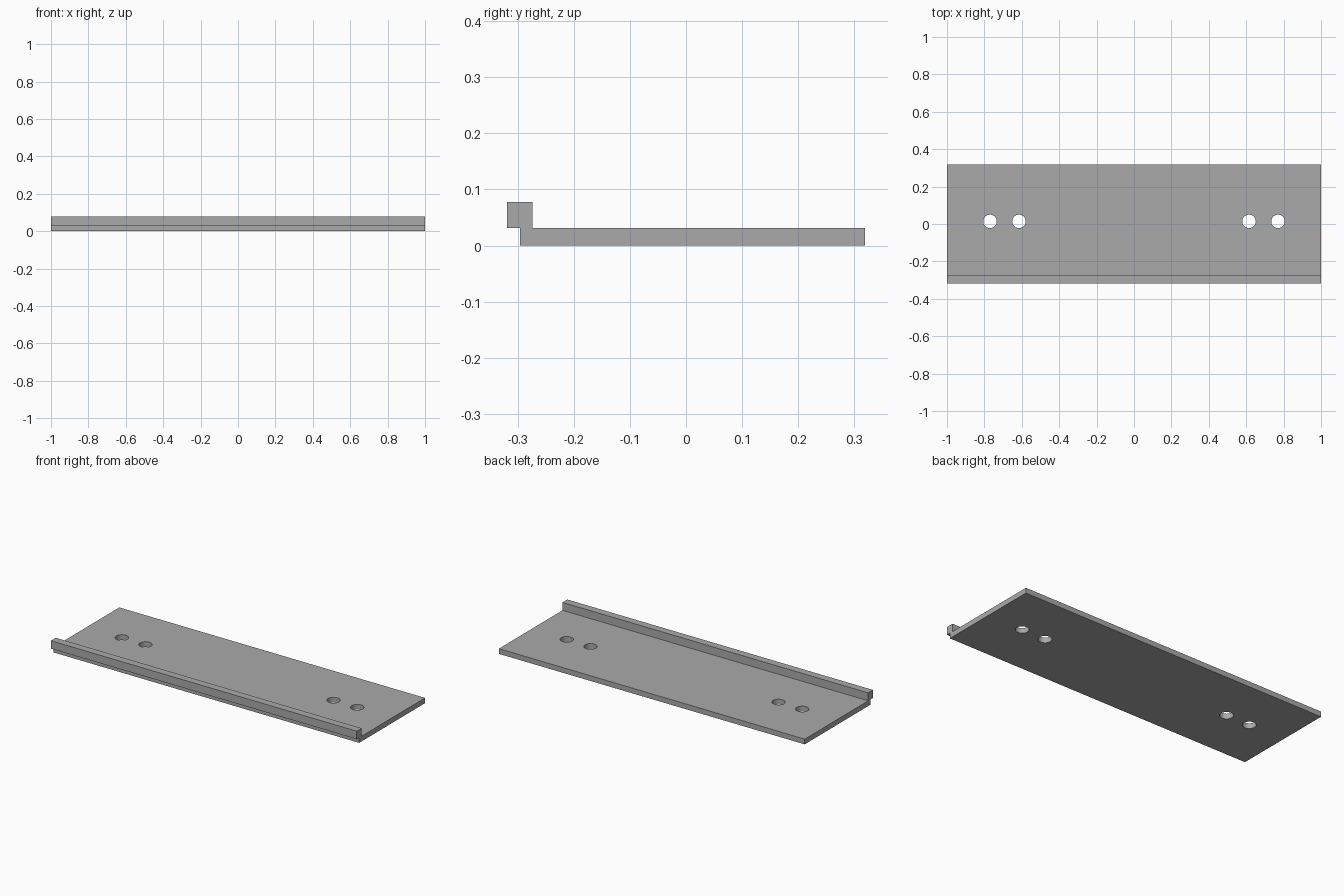
import bpy

if "Cube" in bpy.data.objects:
    bpy.data.objects.remove(bpy.data.objects["Cube"], do_unlink=True)

# Single flat grey
grey = bpy.data.materials.new("plain_grey")
grey.use_nodes = True
colour = (0.4, 0.4, 0.4, 1)
grey.diffuse_color = colour
grey.node_tree.nodes["Principled BSDF"].inputs["Base Color"].default_value = colour

WIDTH = 2.0
THICK = 0.031


def extrude_profile(name, points):
    """Extrude a (y, z) profile along the full width."""
    n = len(points)
    verts = [(x, y, z) for x in (-WIDTH / 2, WIDTH / 2) for y, z in points]
    faces = [tuple(reversed(range(n))), tuple(range(n, 2 * n))]
    faces += [(i, (i + 1) % n, n + (i + 1) % n, n + i) for i in range(n)]
    mesh = bpy.data.meshes.new(name)
    mesh.from_pydata(verts, [], faces)
    mesh.materials.append(grey)
    obj = bpy.data.objects.new(name, mesh)
    bpy.context.collection.objects.link(obj)
    return obj


# Flat plate with a raised lip that overhangs its front edge
plate = extrude_profile("lipped_plate", [
    (-0.296, 0), (0.319, 0), (0.319, THICK), (-0.274, THICK),
    (-0.274, 0.078), (-0.319, 0.078), (-0.319, THICK), (-0.296, THICK)])

# Two pairs of screw holes, mirrored left and right
for side in (-1, 1):
    for x in (0.615, 0.77):
        bpy.ops.mesh.primitive_cylinder_add(
            vertices=48, radius=0.036, depth=0.2, location=(side * x, 0.014, 0))
        cutter = bpy.context.object
        cutter.name = "hole_cutter"
        cutter.data.materials.append(grey)
        cutter.hide_render = True
        cutter.hide_set(True)
        cut = plate.modifiers.new("screw_hole", "BOOLEAN")
        cut.operation = "DIFFERENCE"
        cut.solver = "EXACT"
        cut.object = cutter

# Apply the cuts, drop the cutters, smooth the hole walls
bpy.ops.object.select_all(action="DESELECT")
plate.select_set(True)
bpy.context.view_layer.objects.active = plate
for cut in list(plate.modifiers):
    cutter = cut.object
    bpy.ops.object.modifier_apply(modifier=cut.name)
    bpy.data.objects.remove(cutter, do_unlink=True)
bpy.ops.object.shade_smooth_by_angle()
